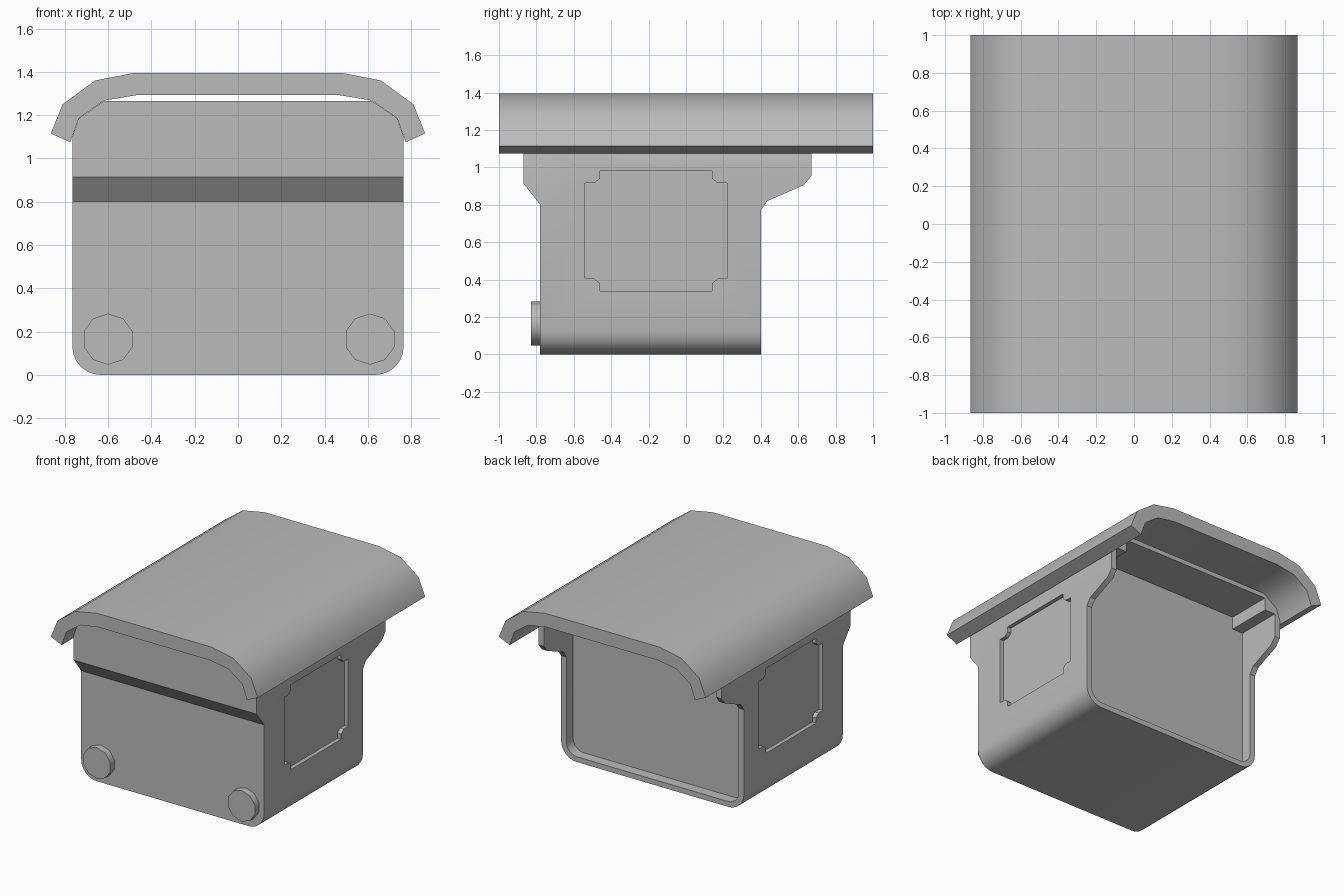
import bpy, bmesh, math
from mathutils import Vector

if "Cube" in bpy.data.objects:
    bpy.data.objects.remove(bpy.data.objects["Cube"], do_unlink=True)

grey = bpy.data.materials.new("light grey")
grey.use_nodes = True
grey.diffuse_color = (0.5, 0.5, 0.5, 1)
grey.node_tree.nodes["Principled BSDF"].inputs["Base Color"].default_value = (0.5, 0.5, 0.5, 1)


def prism(name, points, axis, start, end):
    """Extrude a closed profile: (x, z) along y, or (y, z) along x."""
    def place(p, d):
        return Vector((p[0], d, p[1])) if axis == "y" else Vector((d, p[0], p[1]))
    bm = bmesh.new()
    face = bm.faces.new([bm.verts.new(place(p, start)) for p in points])
    new = bmesh.ops.extrude_face_region(bm, geom=[face])["geom"]
    move = place((0, 0), end - start)
    bmesh.ops.translate(bm, vec=move, verts=[v for v in new if isinstance(v, bmesh.types.BMVert)])
    bmesh.ops.recalc_face_normals(bm, faces=bm.faces)
    mesh = bpy.data.meshes.new(name)
    bm.to_mesh(mesh)
    bm.free()
    mesh.materials.append(grey)
    obj = bpy.data.objects.new(name, mesh)
    bpy.context.collection.objects.link(obj)
    return obj


def activate(obj):
    bpy.ops.object.select_all(action="DESELECT")
    obj.select_set(True)
    bpy.context.view_layer.objects.active = obj


def cut(obj, tool, operation="DIFFERENCE"):
    mod = obj.modifiers.new("cut", "BOOLEAN")
    mod.operation, mod.solver, mod.object = operation, "EXACT", tool
    activate(obj)
    bpy.ops.object.modifier_apply(modifier=mod.name)
    bpy.data.objects.remove(tool, do_unlink=True)


def smooth(obj, degrees=30):
    activate(obj)
    bpy.ops.object.shade_smooth_by_angle(angle=math.radians(degrees))


def mirrored(half):
    return half + [(-x, z) for x, z in reversed(half)]


def rounded_bottom(half_width, bottom, radius, steps=6):
    """Right half of a floor with a rounded corner, from the floor up."""
    turn = [math.pi / 2 * i / steps for i in range(steps + 1)]
    return [(half_width - radius + radius * math.sin(a), bottom + radius - radius * math.cos(a))
            for a in turn]


# Body: front outline crossed with the flared side outline
outline = rounded_bottom(0.765, 0, 0.13) + [(0.765, 1.1), (0.735, 1.185), (0.62, 1.265)]
body = prism("body", mirrored(outline), "y", -1, 1)
side = [(-0.78, -0.1), (0.4, -0.1), (0.4, 0.77), (0.435, 0.82), (0.63, 0.905), (0.67, 0.955),
        (0.67, 1.4), (-0.87, 1.4), (-0.87, 0.915), (-0.78, 0.8)]
cut(body, prism("side_outline", side, "x", -1, 1), "INTERSECT")

# Open back with a stepped ceiling
hollow = rounded_bottom(0.72, 0.04, 0.09) + [(0.72, 1.135), (0.63, 1.135), (0.63, 1.23)]
cut(body, prism("back_hollow", mirrored(hollow), "y", 0.32, 1))

# Sunken side panels with notched corners
corner = [(0.3, 0.32), (0.3, 0.28), (0.33, 0.255), (0.38, 0.255)]
quarters = [(1, 1), (1, -1), (-1, -1), (-1, 1)]
notched = []
for sy, sz in quarters:
    run = corner if sy * sz > 0 else corner[::-1]
    notched += [(-0.16 + sy * y, 0.66 + sz * z) for y, z in run]
for s in (-1, 1):
    cut(body, prism("panel_recess", notched, "x", s * 0.735, s * 0.9))
smooth(body)

# Curved roof
outer = [(0.865, 1.115), (0.81, 1.25), (0.66, 1.36), (0.48, 1.395)]
inner = [(0.775, 1.075), (0.735, 1.185), (0.62, 1.267), (0.47, 1.292)]
roof = prism("roof", mirrored(outer) + mirrored(inner)[::-1], "y", -1, 1)
smooth(roof, 35)

# Front knobs, ten-sided
for name, x in (("right_knob", -0.6), ("left_knob", 0.61)):
    ring = [(x + 0.118 * math.sin(math.tau * i / 10), 0.165 + 0.118 * math.cos(math.tau * i / 10))
            for i in range(10)]
    smooth(prism(name, ring, "y", -0.83, -0.77), 40)
